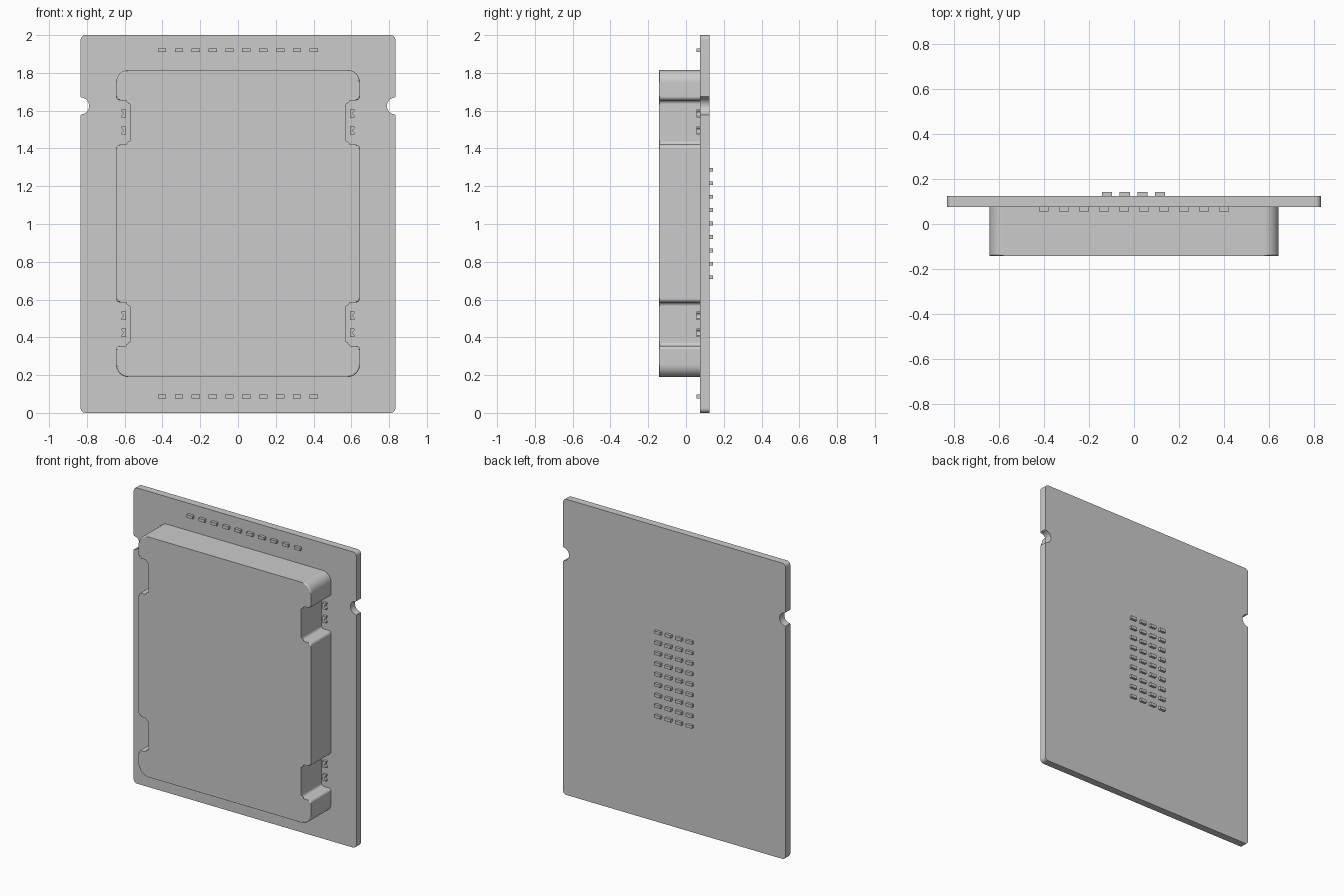
import bpy, bmesh, math
from mathutils import Vector

if "Cube" in bpy.data.objects:
    bpy.data.objects.remove(bpy.data.objects["Cube"])


def fillet(corners, steps=6):
    """Turn (x, z, radius) corners into a rounded outline."""
    out, n = [], len(corners)
    for i, (x, z, r) in enumerate(corners):
        p = Vector((x, 0, z))
        if r == 0:
            out.append(p)
            continue
        a, b = corners[i - 1], corners[(i + 1) % n]
        u = (Vector((a[0], 0, a[1])) - p).normalized()
        v = (Vector((b[0], 0, b[1])) - p).normalized()
        half = u.angle(v) / 2
        c = p + (u + v).normalized() * r / math.sin(half)
        t = r / math.tan(half)
        ra, rb = (p + u * t - c).normalized(), (p + v * t - c).normalized()
        out += [c + ra.slerp(rb, k / steps) * r for k in range(steps + 1)]
    return out


def mirrored(right):
    """Close a right-hand half outline with its mirror image."""
    return right + [(-x, z, r) for x, z, r in reversed(right)]


def prism(bm, outline, y0, y1):
    """Solid between y0 and y1; returns the edges around the y0 face."""
    lo = [bm.verts.new((p[0], y0, p[-1])) for p in outline]
    hi = [bm.verts.new((p[0], y1, p[-1])) for p in outline]
    face = bm.faces.new(lo)
    bm.faces.new(hi[::-1])
    n = len(lo)
    for i in range(n):
        j = (i + 1) % n
        bm.faces.new((lo[i], hi[i], hi[j], lo[j]))
    return list(face.edges)


def box(bm, x, z, w, h, y0, y1):
    prism(bm, [(x + sx * w / 2, z + sz * h / 2)
               for sx, sz in ((-1, -1), (1, -1), (1, 1), (-1, 1))], y0, y1)


def finish(bm, name, smooth=False):
    bmesh.ops.recalc_face_normals(bm, faces=bm.faces[:])
    mesh = bpy.data.meshes.new(name)
    bm.to_mesh(mesh)
    bm.free()
    ob = bpy.data.objects.new(name, mesh)
    bpy.context.collection.objects.link(ob)
    if smooth:
        bpy.ops.object.select_all(action='DESELECT')
        ob.select_set(True)
        bpy.context.view_layer.objects.active = ob
        bpy.ops.object.shade_smooth_by_angle(angle=math.radians(35))
        wn = ob.modifiers.new("weighted_normals", 'WEIGHTED_NORMAL')
        wn.keep_sharp = True
    return ob


FRONT, BACK = 0.075, 0.125   # board faces

# Circuit board with rounded corners and a round notch in each side
notch = [(0.833 + 0.045 * math.cos(a), 1.625 + 0.045 * math.sin(a), 0)
         for a in (math.radians(265 - 170 * k / 14) for k in range(15))]
bm = bmesh.new()
prism(bm, fillet(mirrored([(0.833, 0, 0.025), (0.833, 1.576, 0)] + notch +
                          [(0.833, 1.674, 0), (0.833, 2, 0.025)])), FRONT, BACK)
finish(bm, "board", True)

# Raised cover with two cut-outs per side and a softened front rim
half = [(0.645, 0.19, 0.065)]
for z0, z1 in ((0.355, 0.585), (1.42, 1.655)):
    half += [(0.645, z0, 0.02), (0.572, z0, 0.02),
             (0.572, z1, 0.02), (0.645, z1, 0.02)]
half.append((0.645, 1.815, 0.065))
bm = bmesh.new()
rim = prism(bm, fillet(mirrored(half)), -0.142, FRONT)
bmesh.ops.bevel(bm, geom=rim, offset=0.009, segments=3, profile=0.5,
                affect='EDGES', clamp_overlap=False)
finish(bm, "cover", True)

# Rows of small components above and below the cover
for name, z in (("top_components", 1.92), ("bottom_components", 0.087)):
    bm = bmesh.new()
    for i in range(10):
        box(bm, -0.402 + i * 0.0893, z, 0.044, 0.02, 0.056, FRONT)
    finish(bm, name)

# Components inside the cut-outs, dished on the outer side
for name, s in (("left_components", -1), ("right_components", 1)):
    bm = bmesh.new()
    for z in (0.425, 0.515, 1.495, 1.585):
        dish = [(0.618 - 0.01 * math.sin(math.pi * k / 6), -0.014 + 0.028 * k / 6)
                for k in range(7)]
        pts = [(0.594, -0.022), (0.618, -0.022)] + dish + [(0.618, 0.022), (0.594, 0.022)]
        prism(bm, [(s * x, z + dz) for x, dz in pts], 0.056, FRONT)
    finish(bm, name)

# Grid of components on the back
bm = bmesh.new()
for col in range(4):
    for row in range(9):
        box(bm, -0.12 + col * 0.0787, 0.718 + row * 0.0711, 0.045, 0.02, BACK, 0.142)
finish(bm, "back_components")
